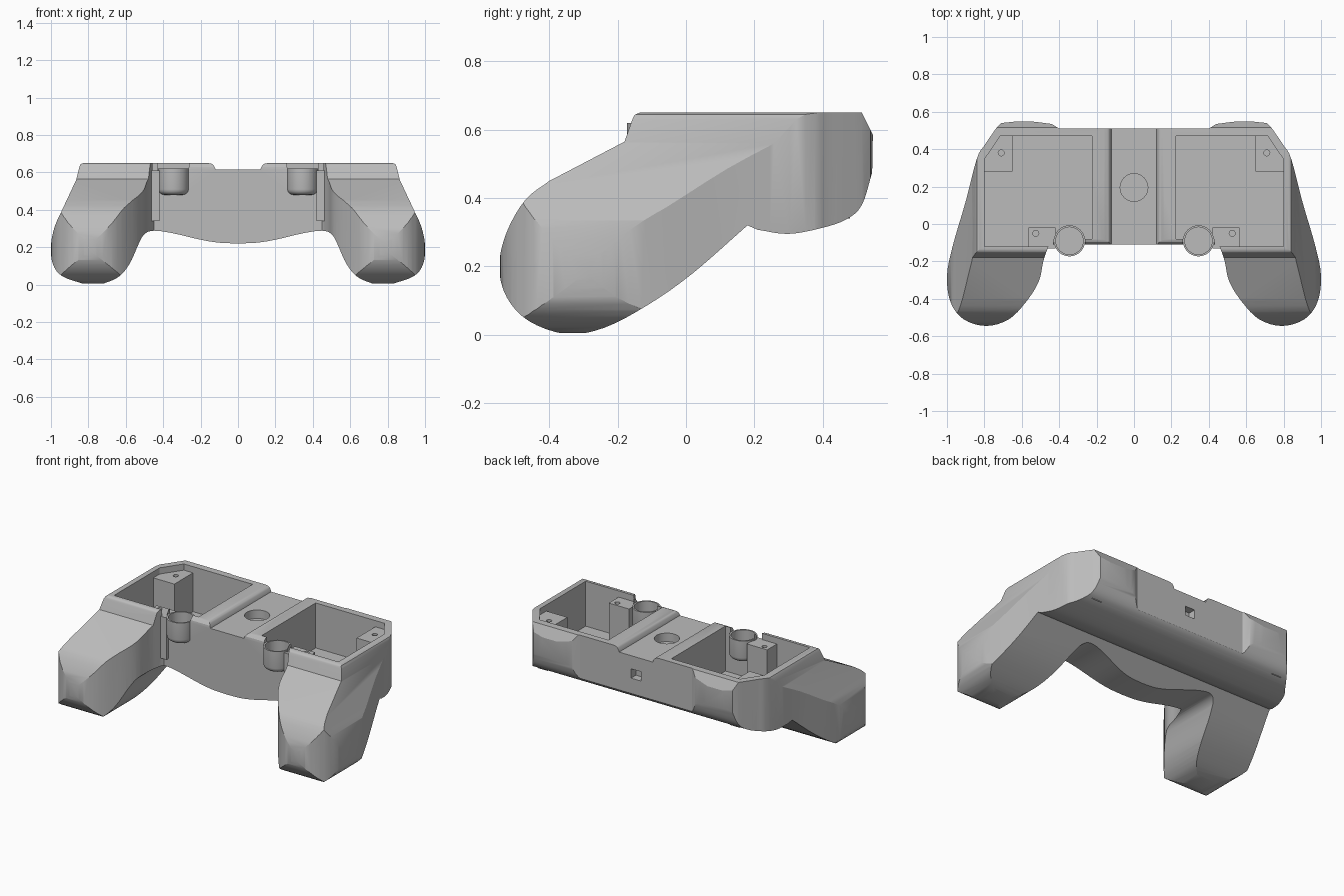
import bpy, bmesh, math
from mathutils import Vector

if "Cube" in bpy.data.objects:
    bpy.data.objects.remove(bpy.data.objects["Cube"])

grey = bpy.data.materials.new("shell_grey")
grey.use_nodes = True
grey.diffuse_color = (0.5, 0.5, 0.5, 1)
grey.node_tree.nodes["Principled BSDF"].inputs["Base Color"].default_value = (0.5, 0.5, 0.5, 1)


def smooth(pts, steps=4):
    """Rounded path through a few points."""
    p = [Vector(q) for q in pts]
    p = [2 * p[0] - p[1]] + p + [2 * p[-1] - p[-2]]
    out = []
    for a, b, c, d in zip(p, p[1:], p[2:], p[3:]):
        for i in range(steps):
            t = i / steps
            out.append(tuple(0.5 * (2 * b + (c - a) * t + (2 * a - 5 * b + 4 * c - d) * t ** 2
                                    + (3 * b - a - 3 * c + d) * t ** 3)))
    return out + [tuple(pts[-1])]


def mirrored(half):
    """Close a half outline whose ends lie on the centre line."""
    return half + [(-a, b) for a, b in reversed(half) if abs(a) > 1e-5]


def prism(name, pts, axis, lo, hi):
    place = {"x": lambda a, b, h: (h, a, b), "y": lambda a, b, h: (a, h, b),
             "z": lambda a, b, h: (a, b, h)}[axis]
    bm = bmesh.new()
    rings = [[bm.verts.new(place(a, b, h)) for a, b in pts] for h in (lo, hi)]
    n = len(pts)
    for r in rings:
        bm.faces.new(r)
    for i in range(n):
        j = (i + 1) % n
        bm.faces.new((rings[0][i], rings[0][j], rings[1][j], rings[1][i]))
    bmesh.ops.recalc_face_normals(bm, faces=bm.faces)
    mesh = bpy.data.meshes.new(name)
    bm.to_mesh(mesh)
    bm.free()
    ob = bpy.data.objects.new(name, mesh)
    mesh.materials.append(grey)
    bpy.context.collection.objects.link(ob)
    return ob


def circle(x, y, r, n=40):
    return [(x + r * math.cos(math.tau * i / n), y + r * math.sin(math.tau * i / n)) for i in range(n)]


def rect(x0, x1, y0, y1):
    return [(x0, y0), (x1, y0), (x1, y1), (x0, y1)]


def combine(ob, tool, operation):
    mod = ob.modifiers.new(operation.lower(), "BOOLEAN")
    mod.operation, mod.object, mod.solver = operation, tool, "EXACT"
    bpy.context.view_layer.objects.active = ob
    bpy.ops.object.modifier_apply(modifier=mod.name)
    bpy.data.objects.remove(tool)


def finish(ob):
    bpy.ops.object.select_all(action="DESELECT")
    ob.select_set(True)
    bpy.context.view_layer.objects.active = ob
    bpy.ops.object.shade_smooth_by_angle(angle=math.radians(25))


# Shell: plan, front and side outlines intersected
plan = ([(0, 0.51), (0.4, 0.51)]
        + smooth([(0.44, 0.535), (0.58, 0.55), (0.71, 0.54)])
        + smooth([(0.735, 0.515), (0.8, 0.42), (0.84, 0.35), (0.9, 0.12), (0.97, -0.12), (1, -0.28),
                  (0.98, -0.42), (0.91, -0.51), (0.79, -0.545), (0.67, -0.51), (0.58, -0.42),
                  (0.51, -0.31), (0.485, -0.2), (0.46, -0.125)])
        + [(0.45, -0.11), (0, -0.11)])
front = ([(0, 0.615), (0.12, 0.615)]
         + smooth([(0.123, 0.625), (0.135, 0.643), (0.16, 0.65)])
         + [(0.825, 0.65), (0.84, 0.645), (0.848, 0.63), (0.865, 0.56)]
         + smooth([(0.94, 0.4), (0.98, 0.31), (1, 0.21), (0.99, 0.11), (0.94, 0.045), (0.83, 0.005)])
         + smooth([(0.72, 0.005), (0.64, 0.04), (0.58, 0.11), (0.53, 0.22), (0.5, 0.27), (0.45, 0.288),
                   (0.35, 0.275), (0.2, 0.24), (0.1, 0.224), (0, 0.22)]))
side = ([(0.515, 0.65)]
        + smooth([(-0.135, 0.65), (-0.15, 0.643), (-0.157, 0.63)], 3) + [(-0.18, 0.565)]
        + smooth([(-0.4, 0.45), (-0.47, 0.395), (-0.525, 0.3), (-0.547, 0.2), (-0.525, 0.11),
                  (-0.46, 0.04), (-0.35, 0.002), (-0.24, 0.02), (-0.11, 0.088), (0.02, 0.18), (0.18, 0.32)])
        + smooth([(0.21, 0.307), (0.3, 0.295), (0.4, 0.313), (0.47, 0.338), (0.515, 0.38),
                  (0.545, 0.475)])
        + [(0.547, 0.585)])
shell = prism("controller_shell", mirrored(plan), "z", -0.1, 0.8)
combine(shell, prism("front_cut", mirrored(front), "y", -0.8, 0.8), "INTERSECT")
combine(shell, prism("side_cut", side, "x", -1.2, 1.2), "INTERSECT")

# Rounded front rim
rim = [(-0.13, 0.61), (-0.111, 0.61), (-0.108, 0.63), (-0.097, 0.644), (-0.08, 0.651), (-0.08, 0.67), (-0.13, 0.67)]
combine(shell, prism("rim_cut", rim, "x", -0.455, 0.455), "DIFFERENCE")

for s in (1, -1):
    def flip(pts):
        return [(s * a, b) for a, b in pts]

    # Open bay with screw posts
    bay = [(0.225, 0.47), (0.715, 0.47), (0.8, 0.345), (0.8, -0.12), (0.43, -0.12), (0.43, -0.08), (0.225, -0.08)]
    combine(shell, prism("bay_cut", flip(bay), "z", 0.36, 0.8), "DIFFERENCE")
    rear = [(0.65, 0.48), (0.72, 0.48), (0.81, 0.345), (0.81, 0.28), (0.65, 0.28)]
    combine(shell, prism("rear_post", flip(rear), "z", 0.34, 0.61), "UNION")
    combine(shell, prism("front_post", flip(rect(0.42, 0.565, -0.13, -0.02)), "z", 0.34, 0.61), "UNION")
    for x, y in ((0.71, 0.38), (0.525, -0.05)):
        combine(shell, prism("screw_hole", circle(s * x, y, 0.016, 16), "z", 0.5, 0.8), "DIFFERENCE")

    # Button cup with a rounded base
    cup = prism("button_cup", circle(s * 0.345, -0.09, 0.083), "z", 0.48, 0.62)
    bm = bmesh.new()
    bm.from_mesh(cup.data)
    base = [e for e in bm.edges if all(v.co.z < 0.5 for v in e.verts)]
    bmesh.ops.bevel(bm, geom=base, offset=0.03, segments=4, profile=0.5, affect="EDGES")
    bm.to_mesh(cup.data)
    bm.free()
    combine(shell, cup, "UNION")
    combine(shell, prism("cup_clearance", circle(s * 0.345, -0.09, 0.084), "z", 0.62, 0.8), "DIFFERENCE")
    combine(shell, prism("cup_hollow", circle(s * 0.345, -0.09, 0.073), "z", 0.51, 0.8), "DIFFERENCE")

# Centre button well and rear socket
combine(shell, prism("well_cut", circle(0, 0.195, 0.074), "z", 0.56, 0.8), "DIFFERENCE")
combine(shell, prism("socket_cut", rect(-0.035, 0.035, 0.47, 0.53), "y", 0.46, 0.6), "DIFFERENCE")
finish(shell)
